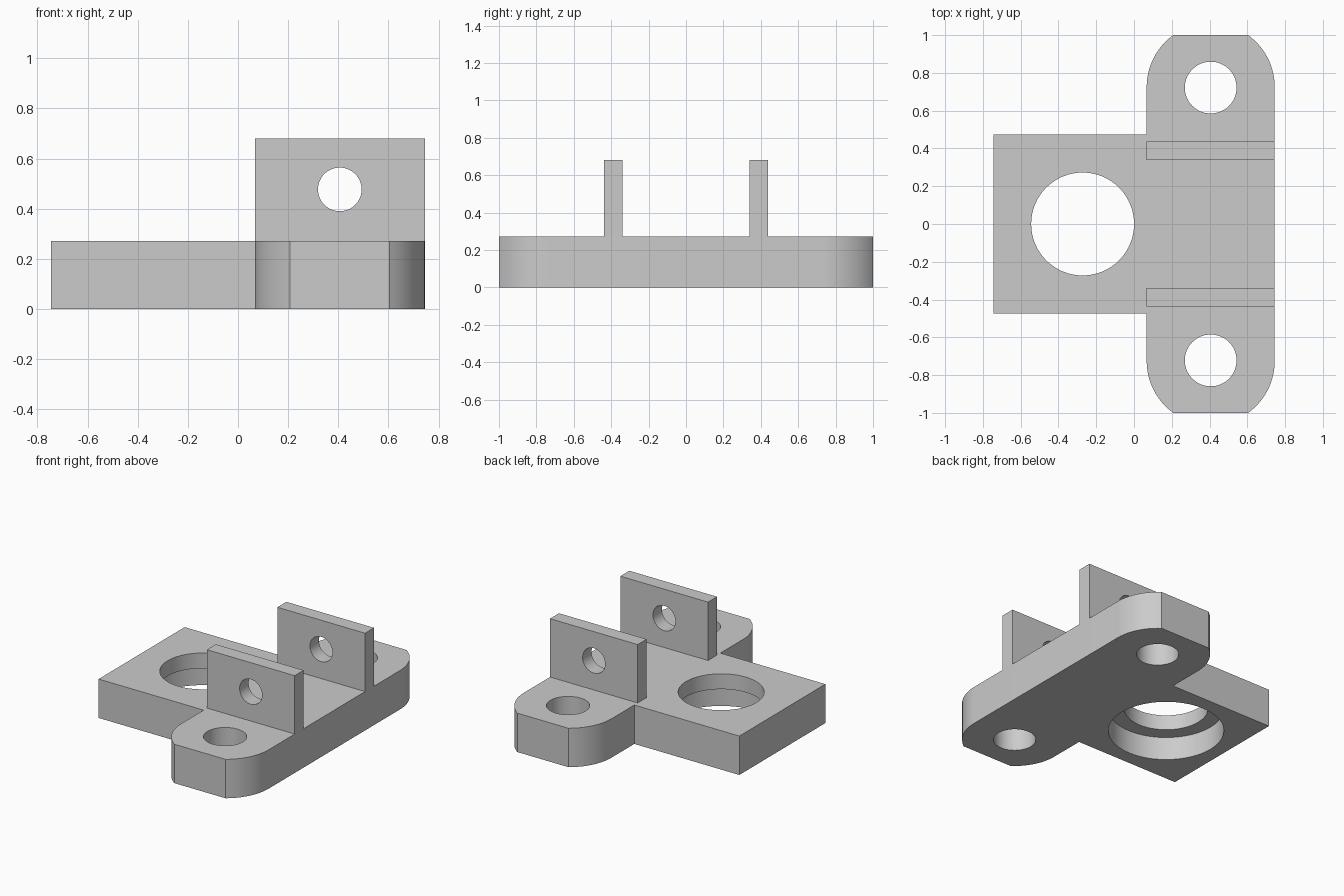
import bpy, bmesh, math
from mathutils import Matrix

cube = bpy.data.objects.get("Cube")
if cube:
    bpy.data.objects.remove(cube, do_unlink=True)

# Main dimensions
BASE_H, TAB_TOP = 0.272, 0.68
LEFT, RIGHT = -0.745, 0.745
EAR_X, EAR_Y, EAR_R = 0.406, 0.725, 0.339
BLOCK_Y = 0.475
BORE_X = -0.272

grey = bpy.data.materials.new("light grey")
grey.use_nodes = True
grey.diffuse_color = (0.6, 0.6, 0.6, 1)
grey.node_tree.nodes["Principled BSDF"].inputs["Base Color"].default_value = (0.6, 0.6, 0.6, 1)


def make_object(name, bm):
    bmesh.ops.recalc_face_normals(bm, faces=bm.faces)
    mesh = bpy.data.meshes.new(name)
    bm.to_mesh(mesh)
    bm.free()
    mesh.materials.append(grey)
    obj = bpy.data.objects.new(name, mesh)
    bpy.context.collection.objects.link(obj)
    return obj


def prism(name, outline, z0, z1):
    bm = bmesh.new()
    face = bm.faces.new([bm.verts.new((x, y, z0)) for x, y in outline])
    ext = bmesh.ops.extrude_face_region(bm, geom=[face])
    verts = [v for v in ext["geom"] if isinstance(v, bmesh.types.BMVert)]
    bmesh.ops.translate(bm, verts=verts, vec=(0, 0, z1 - z0))
    return make_object(name, bm)


def cut_hole(obj, centre, radius, depth, axis="Z"):
    """Subtract a cylinder from obj and remove the cutter."""
    bm = bmesh.new()
    turn = Matrix.Rotation(math.pi / 2, 4, "X") if axis == "Y" else Matrix()
    bmesh.ops.create_cone(bm, cap_ends=True, segments=64, radius1=radius, radius2=radius,
                          depth=depth, matrix=Matrix.Translation(centre) @ turn)
    cutter = make_object("hole_cutter", bm)
    cutter.hide_render = True
    mod = obj.modifiers.new("hole", "BOOLEAN")
    mod.operation, mod.solver, mod.object = "DIFFERENCE", "EXACT", cutter
    activate(obj)
    bpy.ops.object.modifier_apply(modifier=mod.name)
    bpy.data.objects.remove(cutter, do_unlink=True)


def activate(obj):
    bpy.ops.object.select_all(action="DESELECT")
    obj.select_set(True)
    bpy.context.view_layer.objects.active = obj


def smooth(obj):
    activate(obj)
    bpy.ops.object.shade_smooth_by_angle(angle=math.radians(30))


# Base plate: square block joined to a long bar with rounded, clipped ears
clip = math.asin((1 - EAR_Y) / EAR_R)
STEPS = 14
right_arc = [(EAR_X + EAR_R * math.cos(clip * i / STEPS),
              EAR_Y + EAR_R * math.sin(clip * i / STEPS)) for i in range(STEPS + 1)]
left_arc = [(2 * EAR_X - x, y) for x, y in reversed(right_arc)]
back_half = right_arc + left_arc + [(EAR_X - EAR_R, BLOCK_Y), (LEFT, BLOCK_Y)]
front_half = [(x, -y) for x, y in reversed(back_half)]
base = prism("base_plate", back_half + front_half, 0, BASE_H)

# Ear holes, then the large bore with a wider recess underneath
for side in (-1, 1):
    cut_hole(base, (EAR_X, side * 0.722, BASE_H / 2), 0.137, 1)
cut_hole(base, (BORE_X, 0, BASE_H / 2), 0.2725, 1)
cut_hole(base, (BORE_X, 0, -0.085), 0.375, 0.5)
smooth(base)

# Two upright tabs with pin holes
for name, side in (("front_tab", -1), ("back_tab", 1)):
    y0, y1 = side * 0.339, side * 0.438
    x0, x1 = EAR_X - EAR_R, RIGHT
    tab = prism(name, [(x0, y0), (x1, y0), (x1, y1), (x0, y1)], BASE_H, TAB_TOP)
    cut_hole(tab, (EAR_X, (y0 + y1) / 2, 0.477), 0.087, 0.3, "Y")
    smooth(tab)
